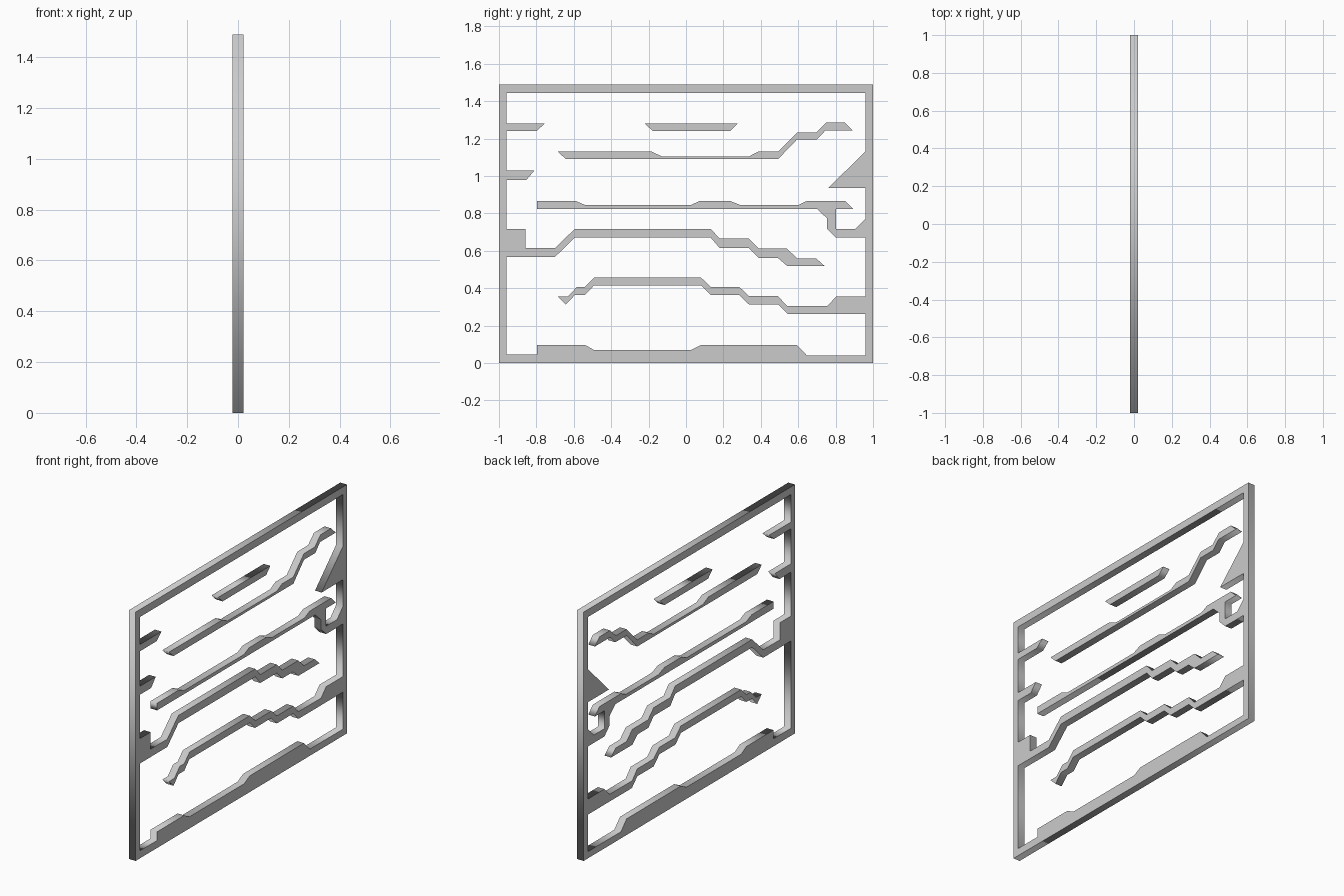
import bpy
from math import pi

HALF = 0.022  # half thickness of the flat panel


def plate(name, *outlines):
    """Extruded plate in the YZ plane; outlines after the first are holes."""
    curve = bpy.data.curves.new(name, 'CURVE')
    curve.dimensions = '2D'
    curve.fill_mode = 'BOTH'
    curve.extrude = HALF
    for pts in outlines:
        s = curve.splines.new('POLY')
        s.points.add(len(pts) - 1)
        for p, (y, z) in zip(s.points, pts):
            p.co = (y, z, 0, 1)
        s.use_cyclic_u = True
    ob = bpy.data.objects.new(name, curve)
    ob.rotation_euler = (pi / 2, 0, pi / 2)
    bpy.context.collection.objects.link(ob)
    bpy.ops.object.select_all(action='DESELECT')
    ob.select_set(True)
    bpy.context.view_layer.objects.active = ob
    bpy.ops.object.convert(target='MESH')
    bpy.ops.object.transform_apply(location=False, rotation=True, scale=False)


W = 0.96  # inner face of the side walls


def stub(top, bottom, tip, tip_low):
    """Short slanted ledge on the left wall."""
    return [(-W, top), (tip, top), (tip_low, bottom), (-W, bottom)]


# Ledges growing out of the left wall
left_stubs = stub(1.28, 1.24, -0.755, -0.80) + stub(1.03, 0.98, -0.81, -0.853)

# Descending stepped platform on the left wall
left_platform = [
    (-W, .717), (-.858, .717), (-.858, .615), (-.70, .615), (-.595, .717),
    (.133, .717), (.18, .665), (.337, .665), (.39, .612), (.54, .612),
    (.593, .56), (.695, .56), (.74, .52), (.54, .52), (.49, .563),
    (.388, .563), (.337, .615), (.18, .615), (.133, .67), (-.595, .67),
    (-.70, .568), (-W, .568)]

# Uneven floor
floor = [
    (-W, .045), (-.797, .045), (-.797, .097), (-.54, .097), (-.492, .07),
    (.027, .07), (.08, .097), (.593, .097), (.647, .04), (W, .04)]

# Stepped platform on the right wall
right_platform = [
    (W, .262), (.543, .262), (.492, .313), (.337, .313), (.283, .365),
    (.13, .365), (.08, .415), (-.492, .415), (-.54, .364), (-.594, .364),
    (-.642, .313), (-.685, .355), (-.633, .355), (-.583, .407), (-.54, .407),
    (-.49, .457), (.08, .457), (.133, .407), (.285, .407), (.337, .358),
    (.492, .358), (.54, .305), (.755, .305), (.803, .355), (W, .355)]

# Long platform carried by a hook-shaped bracket
hook_platform = [
    (W, .67), (.803, .67), (.755, .717), (.755, .773), (.70, .824),
    (-.797, .824), (-.797, .867), (-.59, .867), (-.54, .845), (.025, .845),
    (.075, .867), (.235, .867), (.29, .845), (.60, .845), (.647, .867),
    (.85, .867), (.893, .824), (.803, .824), (.803, .717), (.905, .717),
    (W, .773)]

# Triangular wedge on the right wall
wedge = [(W, .935), (.76, .935), (W, 1.133)]

# Frame with all attached ledges, as one outline around the opening
outer = [(-1, 0), (1, 0), (1, 1.49), (-1, 1.49)]
opening = ([(-W, 1.445)] + left_stubs + left_platform + floor
           + right_platform + hook_platform + wedge + [(W, 1.445)])
plate("frame_with_ledges", outer, opening)

# Free-floating platforms
plate("small_floating_platform",
      [(-.22, 1.28), (.275, 1.28), (.235, 1.24), (-.177, 1.24)])
plate("long_floating_platform", [
    (-.685, 1.13), (-.182, 1.13), (-.13, 1.105), (.337, 1.105), (.385, 1.13),
    (.492, 1.13), (.593, 1.232), (.695, 1.232), (.75, 1.285), (.85, 1.285),
    (.893, 1.243), (.745, 1.243), (.70, 1.195), (.593, 1.195), (.492, 1.09),
    (-.642, 1.09)])
